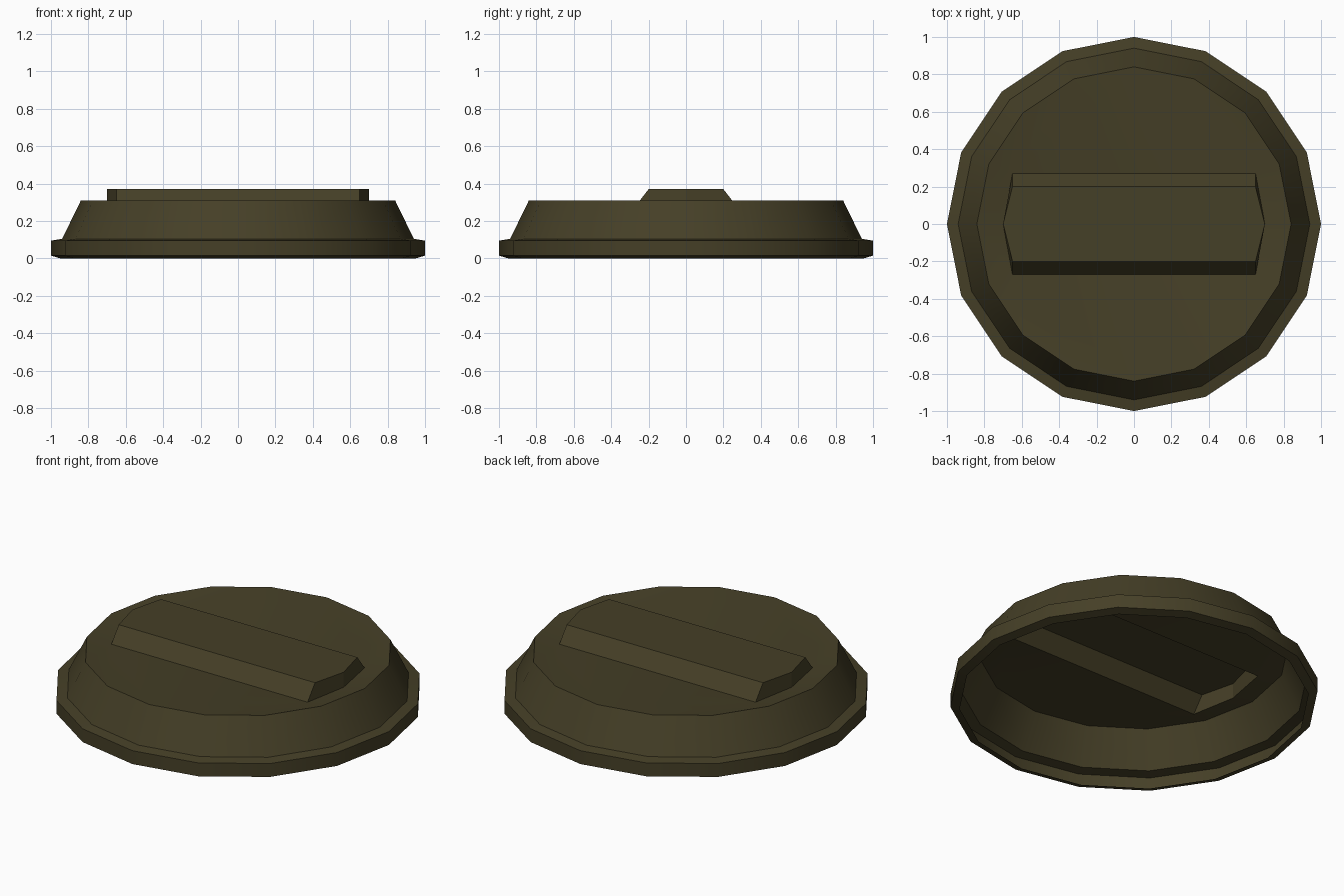
import bpy, bmesh, math

if "Cube" in bpy.data.objects:
    bpy.data.objects.remove(bpy.data.objects["Cube"])

SIDES = 16
olive = bpy.data.materials.new("dark_olive")
olive.diffuse_color = (0.060, 0.050, 0.020, 1)
olive.use_nodes = True
olive.node_tree.nodes["Principled BSDF"].inputs["Base Color"].default_value = olive.diffuse_color


def finish(name, bm, angle):
    me = bpy.data.meshes.new(name)
    bm.to_mesh(me)
    bm.free()
    ob = bpy.data.objects.new(name, me)
    bpy.context.collection.objects.link(ob)
    me.materials.append(olive)
    bpy.ops.object.select_all(action='DESELECT')
    ob.select_set(True)
    bpy.context.view_layer.objects.active = ob
    bpy.ops.object.shade_smooth_by_angle(angle=math.radians(angle))
    return ob


def ring(bm, r, z):
    return [bm.verts.new((r * math.cos(k * math.tau / SIDES),
                          r * math.sin(k * math.tau / SIDES), z)) for k in range(SIDES)]


def hexagon(bm, y, z):
    pts = [(0.7, 0), (0.65, y), (-0.65, y), (-0.7, 0), (-0.65, -y), (0.65, -y)]
    return [bm.verts.new((px, py, z)) for px, py in pts]


def skin(bm, low, high):
    n = len(low)
    for k in range(n):
        j = (k + 1) % n
        bm.faces.new((low[k], low[j], high[j], high[k]))


# Open-bottomed lid: turned-in foot, rim band, ledge, sloping wall
BASE_Z = 0.28
bm = bmesh.new()
profile = [(0.95, 0.0), (1.0, 0.015), (1.0, 0.095), (0.94, 0.105), (0.84, 0.31)]
rings = [ring(bm, r, z) for r, z in profile]
for a, b in zip(rings, rings[1:]):
    skin(bm, a, b)

# Slightly dished top running down to the grip outline
hole = hexagon(bm, 0.27, BASE_Z)
owner = [0, 1, 1, 1, 1, 2, 2, 2, 3, 4, 4, 4, 4, 5, 5, 5]
top = rings[-1]
for k in range(SIDES):
    j = (k + 1) % SIDES
    a, b = hole[owner[k]], hole[owner[j]]
    bm.faces.new((top[k], top[j], b))
    if a is not b:
        bm.faces.new((top[k], b, a))
finish("lid_shell", bm, 30)

# Hollow raised grip bar across the top
bm = bmesh.new()
foot, crown = hexagon(bm, 0.27, BASE_Z), hexagon(bm, 0.20, 0.37)
skin(bm, foot, crown)
bm.faces.new(crown)
finish("grip_bar", bm, 20)
